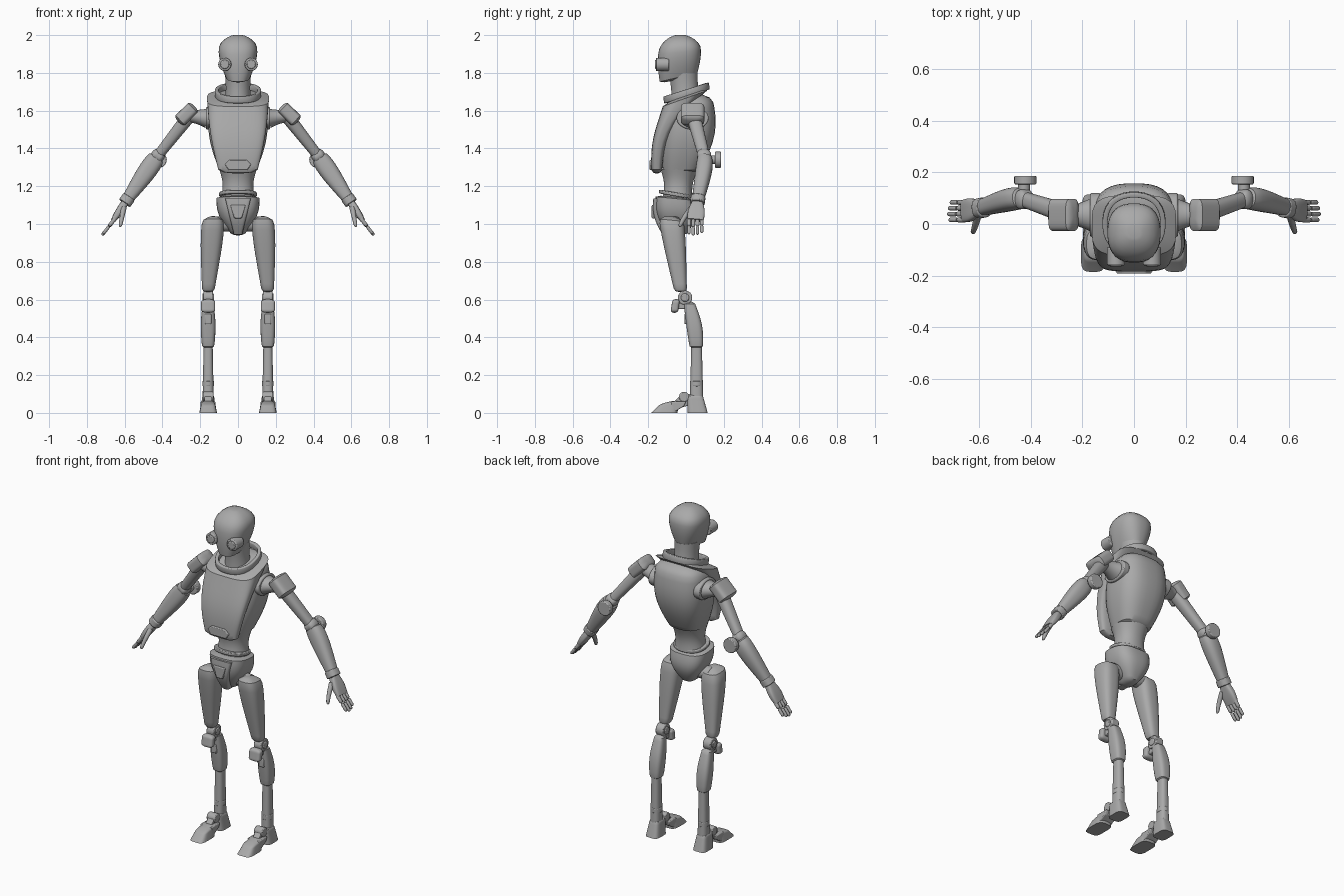
import bpy, bmesh, math
from mathutils import Vector

old = bpy.data.objects.get("Cube")
if old:
    bpy.data.objects.remove(old, do_unlink=True)

GREY = (.4, .4, .4, 1)
material = bpy.data.materials.new("plain grey")
material.use_nodes = True
material.diffuse_color = GREY
material.node_tree.nodes["Principled BSDF"].inputs["Base Color"].default_value = GREY
parts = []


def finish(name, bm, pair, bevel=0, wall=0):
    """Turn a bmesh into an object, optionally hollow, bevelled and mirrored."""
    bmesh.ops.recalc_face_normals(bm, faces=bm.faces)
    mesh = bpy.data.meshes.new(name)
    bm.to_mesh(mesh)
    bm.free()
    mesh.materials.append(material)
    part = bpy.data.objects.new(name, mesh)
    bpy.context.collection.objects.link(part)
    if wall:
        modifier = part.modifiers.new("Wall", "SOLIDIFY")
        modifier.thickness, modifier.offset = wall, 0
    if bevel:
        modifier = part.modifiers.new("Bevel", "BEVEL")
        modifier.width, modifier.segments, modifier.limit_method = bevel, 2, "ANGLE"
    if pair:
        part.modifiers.new("Mirror", "MIRROR")
    parts.append(part)


def bridge(bm, lower, upper):
    """Join two loops of vertices with quads."""
    for k, corner in enumerate(lower):
        bm.faces.new((lower[k - 1], corner, upper[k], upper[k - 1]))


def signed_power(value, power):
    return math.copysign(abs(value) ** power, value)


def tube(name, start, end, size, end_size=None, bulge=(0, 0), peak=1, bend=0,
         tilt=(0, 0, 0), square=2, dome=(0, 0), upright=True, pair=False,
         bevel=0, wall=0, sides=32, steps=14):
    """Sweep a superellipse from start to end.

    Half width and half depth run from size to end_size and swell by bulge;
    bend shifts the middle in y, tilt is (start, end, middle) lean to the front,
    dome is the rounded share of each end, square sharpens the corners.
    """
    start, end = Vector(start), Vector(end)
    size = Vector(size)
    end_size = Vector(end_size) if end_size else size
    along = (end - start).normalized()
    bm = bmesh.new()
    loops = []
    for i in range(steps + 1):
        t = (1 - math.cos(math.pi * i / steps)) / 2
        swell = math.sin(math.pi * t ** peak)
        centre = start.lerp(end, t) + Vector((0, bend * swell, 0))
        half = size.lerp(end_size, t) + Vector(bulge) * swell
        for share, reach in zip((t, 1 - t), dome):
            if share < reach:
                half *= math.sqrt(1 - (.97 * (1 - share / reach)) ** 2)
        if upright:
            lean = tilt[0] + (tilt[1] - tilt[0]) * t + tilt[2] * swell
            across, deep = Vector((1, 0, 0)), Vector((0, math.cos(lean), math.sin(lean)))
        else:
            deep = Vector((0, 1, 0))
            deep = (deep - along * deep.dot(along)).normalized()
            across = deep.cross(along)
        loop = []
        for k in range(sides):
            angle = math.tau * (k + .5) / sides
            u = half.x * signed_power(math.cos(angle), 2 / square)
            v = half.y * signed_power(math.sin(angle), 2 / square)
            loop.append(bm.verts.new(centre + across * u + deep * v))
        loops.append(loop)
    for lower, upper in zip(loops, loops[1:]):
        bridge(bm, lower, upper)
    if not wall:
        bm.faces.new(loops[0])
        bm.faces.new(loops[-1])
    finish(name, bm, pair, bevel, wall)


def prism(name, outline, axis, low, high, bevel=.005, pair=False):
    """Extrude a yz outline along x, or an xz outline along y."""
    bm = bmesh.new()
    loops = []
    for depth in (low, high):
        places = [(depth, a, b) if axis == "x" else (a, depth, b) for a, b in outline]
        loops.append([bm.verts.new(place) for place in places])
        bm.faces.new(loops[-1])
    bridge(bm, *loops)
    finish(name, bm, pair, bevel)


def disc(name, centre, axis, low, high, radius):
    """A pair of short cylinders along x or y."""
    angles = [math.tau * k / 24 for k in range(24)]
    outline = [(centre[0] + radius * math.cos(a), centre[1] + radius * math.sin(a))
               for a in angles]
    prism(name, outline, axis, low, high, pair=True)


# Head, eyes and neck
tube("head", (0, -.04, 1.765), (0, -.03, 2), size=(.058, .1), end_size=(.1, .1),
     bulge=(.02, .015), tilt=(.24, 0, 0), square=2.5, dome=(.04, .35))
disc("eye_barrel", (.07, 1.845), "y", -.16, -.09, radius=.035)
disc("eye_lens", (.07, 1.845), "y", -.165, -.15, radius=.024)
tube("neck", (0, 0, 1.64), (0, -.015, 1.8), size=(.07, .077), bulge=(-.005, -.005))

# Torso shell, front plate, collar and hatch
tube("torso", (0, -.03, 1.265), (0, .035, 1.69), size=(.09, .09), end_size=(.14, .1),
     bulge=(.04, .045), bend=.01, square=2.7, dome=(.04, .1))
tube("chest_plate", (0, -.155, 1.268), (0, .01, 1.685), size=(.1, .027),
     end_size=(.165, .134), bulge=(.012, -.025), bend=-.05, tilt=(0, .32, .25),
     square=3.6, dome=(.04, .04))
tube("collar", (0, .005, 1.675), (0, 0, 1.712), size=(.112, .117), tilt=(.31, .31, 0),
     square=2.3, wall=.02, bevel=.004, steps=2)
prism("belly_hatch", [(-.05, 1.285), (.05, 1.285), (.07, 1.315), (.045, 1.34),
                      (-.045, 1.34), (-.07, 1.315)], "y", -.192, -.16)

# Waist and pelvis
tube("waist", (0, -.045, 1.14), (0, -.035, 1.29), size=(.09, .08), end_size=(.1, .1),
     bulge=(-.013, -.013), square=2.2)
tube("belt", (0, -.055, 1.147), (0, -.055, 1.167), size=(.1, .09),
     tilt=(-.17, -.17, 0), square=2.3, bevel=.005, steps=2)
tube("pelvis", (0, -.06, 1.145), (0, -.045, .94), size=(.115, .1), end_size=(.03, .045),
     bulge=(.027, .03), tilt=(-.1, 0, 0), square=2.8, dome=(.04, .05))
tube("pelvis_panel", (0, -.155, 1.135), (0, -.09, .945), size=(.068, .018),
     end_size=(.022, .035), bend=-.02, square=5)
prism("pelvis_buckle", [(-.04, 1.1), (.04, 1.1), (.02, 1.03), (-.02, 1.03)],
      "y", -.182, -.155)

# Thighs and knees, all lined up on the leg's x
leg = .158
knee = (-.005, .61)
disc("hip_joint", (-.06, 1), "x", .04, .13, radius=.04)
tube("thigh", (.13, -.08, 1.04), (leg, -.028, .64), size=(.045, .06),
     end_size=(.032, .033), bulge=(.018, .01), peak=.5, tilt=(-.1, 0, 0),
     square=2.8, dome=(.08, .03), pair=True)
disc("knee_joint", knee, "x", leg - .025, leg + .025, radius=.038)
disc("knee_pin", knee, "x", leg - .031, leg + .031, radius=.022)
tube("knee_cap", (leg, -.062, .53), (leg, -.052, .602), size=(.037, .02),
     square=4, dome=(.2, .2), pair=True)
prism("knee_link", [(-.05, .55), (-.05, .585), (0, .6), (.02, .57), (0, .55)],
      "x", leg - .018, leg + .018, pair=True)

# Shins and ankles
tube("shin", (leg, .015, .59), (leg, .055, .34), size=(.027, .028),
     end_size=(.031, .035), bulge=(.01, .01), bend=.008, square=3.2,
     dome=(.05, .07), pair=True)
prism("shin_plate", [(-.008, .47), (-.008, .525), (.03, .525), (.03, .47)],
      "x", leg - .017, leg + .017, pair=True)
tube("lower_shin", (leg, .056, .36), (leg, .056, .05), size=(.024, .028),
     end_size=(.03, .036), square=2.6, pair=True)
tube("ankle_ring", (leg, .056, .14), (leg, .056, .17), size=(.031, .035),
     bevel=.005, steps=2, pair=True)

# Feet
tube("heel", (leg, .062, 0), (leg, .045, .1), size=(.042, .053), end_size=(.03, .042),
     square=4, dome=(0, .15), pair=True)
disc("foot_hinge", (-.01, .085), "x", leg - .028, leg + .028, radius=.027)
prism("instep", [(-.07, .05), (-.02, .105), (.02, .1), (.02, .04), (-.06, .02)],
      "x", leg - .02, leg + .02, pair=True)
tube("toe", (leg, -.115, 0), (leg, -.085, .06), size=(.047, .07), end_size=(.035, .05),
     tilt=(0, .2, 0), square=4, dome=(0, .2), pair=True)
prism("foot_arch", [(-.07, 0), (-.01, .035), (0, .06), (-.08, .06)],
      "x", leg - .04, leg + .04, pair=True)

# Shoulders
tube("shoulder_flange", (.13, .035, 1.56), (.17, .035, 1.56), size=(.06, .085),
     upright=False, bevel=.006, steps=2, pair=True)
tube("shoulder_stub", (.165, .035, 1.56), (.27, .035, 1.575), size=(.052, .065),
     end_size=(.035, .04), bulge=(-.006, -.008), upright=False, pair=True)
tube("shoulder_cap", (.23, .035, 1.624), (.315, .035, 1.54), size=(.036, .062),
     square=4, dome=(.12, .12), upright=False, pair=True)

# Arms, built between joints
shoulder = Vector((.26, .04, 1.57))
elbow = Vector((.425, .095, 1.36))
wrist = Vector((.6, .06, 1.11))
knuckles = Vector((.66, .05, 1.02))
half_joint = Vector((.03, 0, .02))
tube("upper_arm", shoulder, elbow, size=(.036, .038), end_size=(.027, .03),
     square=2.4, upright=False, pair=True)
tube("elbow_joint", elbow - half_joint, elbow + half_joint, size=(.034, .038),
     dome=(.3, .3), upright=False, pair=True)
disc("elbow_rod", (.425, 1.34), "y", .09, .16, radius=.023)
disc("elbow_knob", (.42, 1.34), "y", .153, .186, radius=.043)
tube("forearm", elbow, wrist, size=(.03, .03), end_size=(.028, .03),
     bulge=(.021, .014), peak=.5, bend=.01, square=2.5, dome=(.05, 0),
     upright=False, pair=True)
tube("wrist_cuff", elbow.lerp(wrist, .87), wrist, size=(.036, .039), square=2.4,
     upright=False, bevel=.005, steps=2, pair=True)

# Hands
tube("palm", wrist, knuckles, size=(.02, .03), end_size=(.013, .042),
     bulge=(.003, .008), square=3.5, upright=False, pair=True)
for k, finger in enumerate(("index", "middle", "ring", "little")):
    root = Vector((.65, .016 + .0225 * k, 1.03))
    tip = root + Vector((.07, 0, -.09)) * (.92, 1, .95, .85)[k]
    middle = root.lerp(tip, .5)
    for joint, a, b, radius in (("base", root, middle, .0105), ("tip", middle, tip, .009)):
        tube(finger + "_finger_" + joint, a, b, size=(radius, radius), dome=(.1, .2),
             upright=False, pair=True, sides=12, steps=8)
tube("thumb", (.605, .03, 1.085), (.624, -.035, .985), size=(.015, .015),
     end_size=(.009, .01), bend=-.006, dome=(0, .15), upright=False, pair=True, sides=16)

# Smooth shading with sharp creases
bpy.ops.object.select_all(action="DESELECT")
for part in parts:
    part.select_set(True)
bpy.context.view_layer.objects.active = parts[0]
bpy.ops.object.shade_smooth_by_angle(angle=math.radians(35))
